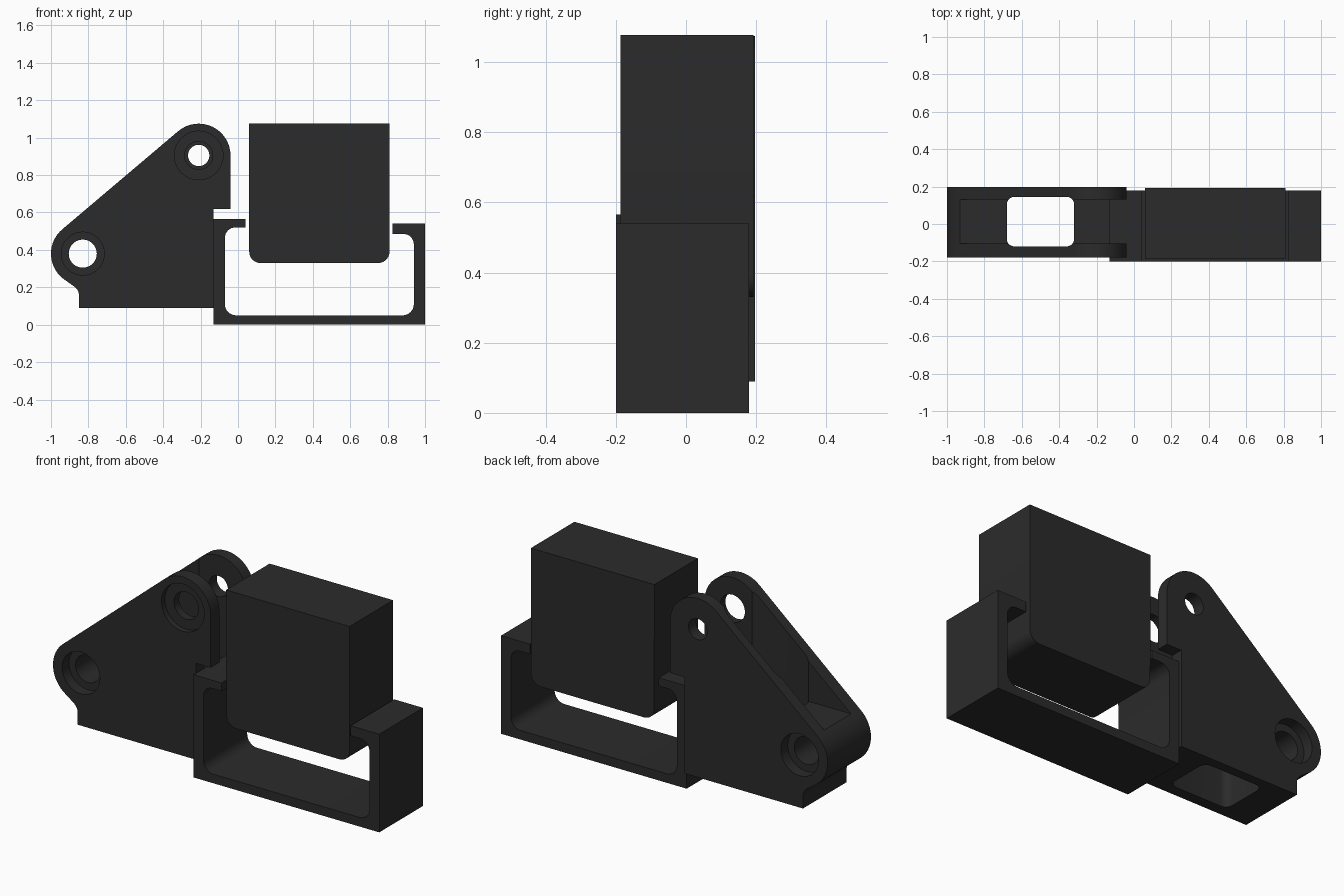
import bpy, bmesh
from math import sin, cos, radians
from mathutils import Vector

if "Cube" in bpy.data.objects:
    bpy.data.objects.remove(bpy.data.objects["Cube"])

mat = bpy.data.materials.new("dark_grey")
mat.diffuse_color = (0.024, 0.024, 0.024, 1)
mat.use_nodes = True
mat.node_tree.nodes["Principled BSDF"].inputs["Base Color"].default_value = mat.diffuse_color


def arc(cx, cz, r, a0, a1, n=16):
    return [(cx + r * cos(radians(a0 + (a1 - a0) * i / n)),
             cz + r * sin(radians(a0 + (a1 - a0) * i / n))) for i in range(n + 1)]


def prism(name, pts, lo, hi, axis="y"):
    """Extrude a 2D outline between lo and hi along y (x,z outline) or z (x,y outline)."""
    bm = bmesh.new()
    put = (lambda p: (p[0], lo, p[1])) if axis == "y" else (lambda p: (p[0], p[1], lo))
    face = bm.faces.new([bm.verts.new(put(p)) for p in pts])
    step = Vector((0, hi - lo, 0)) if axis == "y" else Vector((0, 0, hi - lo))
    ext = bmesh.ops.extrude_face_region(bm, geom=[face])
    bmesh.ops.translate(bm, vec=step, verts=[v for v in ext["geom"] if isinstance(v, bmesh.types.BMVert)])
    bmesh.ops.recalc_face_normals(bm, faces=bm.faces)
    me = bpy.data.meshes.new(name)
    bm.to_mesh(me)
    bm.free()
    ob = bpy.data.objects.new(name, me)
    bpy.context.collection.objects.link(ob)
    me.materials.append(mat)
    return ob


def disc(cx, cz, r, lo, hi):
    return prism("cutter", arc(cx, cz, r, 0, 360, 48)[:-1], lo, hi)


def cut(ob, cutter):
    m = ob.modifiers.new("cut", "BOOLEAN")
    m.operation, m.solver, m.object = "DIFFERENCE", "EXACT", cutter
    bpy.context.view_layer.objects.active = ob
    bpy.ops.object.modifier_apply(modifier=m.name)
    bpy.data.objects.remove(cutter)


def rect(x0, x1, y0, y1, r):
    return (arc(x0 + r, y0 + r, r, 180, 270, 6) + arc(x1 - r, y0 + r, r, 270, 360, 6)
            + arc(x1 - r, y1 - r, r, 0, 90, 6) + arc(x0 + r, y1 - r, r, 90, 180, 6))


# Clevis bracket on the left
UX, UZ, LX, LZ = -0.21, 0.905, -0.83, 0.38
outline = ([(-0.85, 0.09), (-0.13, 0.09), (-0.13, 0.62), (-0.04, 0.62)]
           + arc(UX, UZ, 0.17, 0, 130) + arc(LX, LZ, 0.17, 130, 230)
           + arc(-0.91, 0.155, 0.06, 50, 0, 6))
bracket = prism("bracket", outline, -0.18, 0.197)
# slot between the two cheeks, then the vertical window
cut(bracket, prism("cutter", [(-1.2, 0.517), (0.2, 0.517), (0.2, 1.3), (-1.2, 1.3)], -0.105, 0.13))
cut(bracket, prism("cutter", rect(-0.68, -0.32, -0.12, 0.145, 0.04), 0, 1.3, "z"))
# pin holes and counterbores
for x, z, r, lo, hi in [(UX, UZ, 0.057, 0, 0.5), (UX, UZ, 0.075, -0.5, 0.05),
                        (UX, UZ, 0.13, -0.5, -0.15), (LX, LZ, 0.075, -0.5, 0.5),
                        (LX, LZ, 0.115, -0.5, -0.12), (LX, LZ, 0.115, 0.137, 0.5)]:
    cut(bracket, disc(x, z, r, lo, hi))

# Open-topped cradle frame
frame = ([(-0.13, 0), (1, 0), (1, 0.54), (0.825, 0.54), (0.825, 0.485)]
         + arc(0.885, 0.43, 0.055, 90, 0, 8) + arc(0.88, 0.11, 0.06, 0, -90, 8)
         + arc(-0.01, 0.11, 0.06, 270, 180, 8) + arc(-0.015, 0.465, 0.055, 180, 90, 8)
         + [(0.04, 0.52), (0.04, 0.565), (-0.13, 0.565)])
cradle = prism("cradle_frame", frame, -0.2, 0.18)

# Block hanging in the cradle
block_pts = (arc(0.12, 0.39, 0.06, 180, 270, 8) + arc(0.75, 0.39, 0.06, 270, 360, 8)
             + [(0.81, 1.077), (0.058, 1.077)])
block = prism("block", block_pts, -0.187, 0.192)

# Smooth the round surfaces
for ob in (bracket, cradle, block):
    bpy.ops.object.select_all(action="DESELECT")
    ob.select_set(True)
    bpy.context.view_layer.objects.active = ob
    bpy.ops.object.shade_smooth_by_angle(angle=radians(30))
